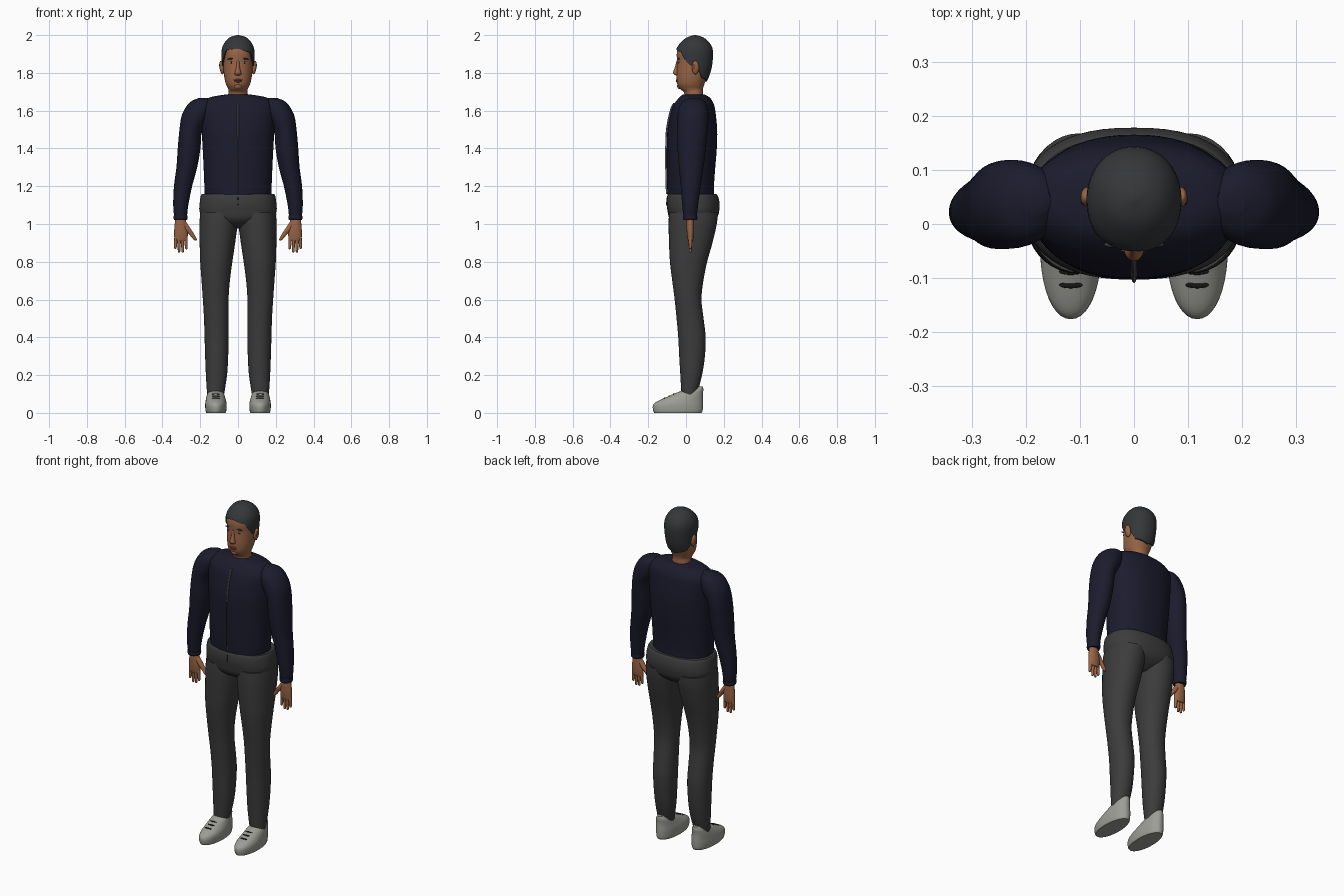
import bpy
import bmesh
from math import sin, cos, pi, radians, copysign
from mathutils import Matrix

old = bpy.data.objects.get("Cube")
if old:
    bpy.data.objects.remove(old, do_unlink=True)
parts = []


def material(name, r, g, b):
    mat = bpy.data.materials.new(name)
    mat.use_nodes = True
    mat.diffuse_color = (r, g, b, 1)
    node = next(n for n in mat.node_tree.nodes if n.type == 'BSDF_PRINCIPLED')
    node.inputs["Base Color"].default_value = (r, g, b, 1)
    node.inputs["Roughness"].default_value = 0.8
    return mat


skin = material("skin", .32, .13, .06)
lip = material("lips", .22, .075, .045)
hair = material("dark hair", .035, .037, .04)
navy = material("navy cloth", .011, .011, .026)
grey = material("charcoal cloth", .045, .045, .045)
shoe = material("pale grey shoe", .34, .34, .31)
black = material("black", .008, .008, .008)
zipper = material("zipper grey", .13, .13, .13)
white = material("eye white", .5, .5, .48)


def finish(name, bm, mat, mirror=False):
    bmesh.ops.recalc_face_normals(bm, faces=bm.faces)
    mesh = bpy.data.meshes.new(name)
    bm.to_mesh(mesh)
    bm.free()
    mesh.materials.append(mat)
    obj = bpy.data.objects.new(name, mesh)
    bpy.context.scene.collection.objects.link(obj)
    if mirror:
        mod = obj.modifiers.new("Mirror", 'MIRROR')
        mod.use_mirror_merge = False
    parts.append(obj)
    return obj


def smooth_rings(rings, steps=4):
    """Spline through rings given as (z, centre x, radius x, front y, back y)."""
    out = []
    for i in range(len(rings) - 1):
        a, b, c, d = (rings[max(0, min(len(rings) - 1, i + k))] for k in (-1, 0, 1, 2))
        for s in range(steps):
            t = s / steps
            out.append([q + .5 * t * (r - p + t * (2 * p - 5 * q + 4 * r - w + t * (3 * (q - r) + w - p)))
                        for p, q, r, w in zip(a, b, c, d)])
    return out + [list(rings[-1])]


def ring_point(ring, a, power=2, grow=0):
    """Point on a ring; angle 0 is the front, a quarter turn is +x."""
    z, cx, rx, y0, y1 = ring
    sx, sy = sin(a), -cos(a)
    e = 2 / power
    return (cx + (rx + grow) * copysign(abs(sx) ** e, sx),
            (y0 + y1) / 2 + ((y1 - y0) / 2 + grow) * copysign(abs(sy) ** e, sy), z)


def skin_rows(name, rows, mat, mirror=False):
    bm = bmesh.new()
    grid = [[bm.verts.new(p) for p in row] for row in rows]
    n = len(rows[0])
    for low, up in zip(grid, grid[1:]):
        for j in range(n):
            k = (j + 1) % n
            bm.faces.new((low[j], low[k], up[k], up[j]))
    bm.faces.new(grid[0])
    bm.faces.new(grid[-1])
    return finish(name, bm, mat, mirror)


def loft(name, rings, mat, mirror=False, power=2, n=40, steps=4):
    rows = [[ring_point(r, 2 * pi * j / n, power) for j in range(n)]
            for r in smooth_rings(rings, steps)]
    return skin_rows(name, rows, mat, mirror)


def ball(name, loc, size, mat, mirror=False, tilt=0):
    bm = bmesh.new()
    move = Matrix.Translation(loc) @ Matrix.Rotation(radians(tilt), 4, 'Y') @ Matrix.Diagonal((*size, 1))
    bmesh.ops.create_uvsphere(bm, u_segments=20, v_segments=12, radius=1, matrix=move)
    return finish(name, bm, mat, mirror)


def ring_at(rings, z):
    for a, b in zip(rings, rings[1:]):
        if z <= b[0]:
            t = (z - a[0]) / (b[0] - a[0])
            return [p + t * (q - p) for p, q in zip(a, b)]
    return rings[-1]


# Jacket body
torso = [(1.14, 0, .176, -.096, .15), (1.2, 0, .178, -.1, .148), (1.3, 0, .182, -.102, .155),
         (1.4, 0, .187, -.102, .163), (1.5, 0, .193, -.098, .165), (1.6, 0, .2, -.078, .155),
         (1.64, 0, .19, -.06, .145), (1.67, 0, .15, -.035, .125), (1.685, 0, .07, -.018, .1)]
loft("jacket_body", torso, navy, power=2.2, n=56)

# Sleeves and cuffs
loft("sleeves", [
    (1.03, .304, .033, -.012, .056), (1.1, .303, .04, -.02, .064), (1.2, .291, .048, -.028, .078),
    (1.3, .271, .055, -.037, .093), (1.4, .259, .06, -.045, .105), (1.5, .25, .06, -.046, .115),
    (1.57, .225, .074, -.045, .119), (1.62, .205, .07, -.036, .113), (1.65, .193, .054, -.015, .098),
    (1.668, .18, .025, .02, .07)], navy, True)
loft("sleeve_cuffs", [(1.02, .304, .033, -.012, .056), (1.03, .304, .037, -.016, .06),
                      (1.045, .304, .036, -.015, .059)], navy, True)

# Zipper standing slightly proud of the chest
chest = smooth_rings(torso)
for name, low, high, width in (("zipper_upper", 1.46, 1.64, .005), ("zipper_lower", 1.16, 1.46, .002)):
    strip = []
    for k in range(9):
        z = low + (high - low) * k / 8
        front = ring_at(chest, z)[3]
        strip.append((z, 0, width, front - .008, front + .008))
    loft(name, strip, zipper, n=8, steps=2)

# Trousers
loft("trouser_hips", [
    (.975, 0, .05, -.01, .09), (1.0, 0, .12, -.06, .135), (1.03, 0, .185, -.088, .164),
    (1.07, 0, .204, -.098, .176), (1.11, 0, .203, -.103, .178), (1.145, 0, .198, -.1, .17),
    (1.158, 0, .192, -.094, .162)], grey, power=2.4, n=56)
loft("trouser_legs", [
    (.09, .119, .044, -.024, .056), (.2, .114, .056, -.03, .085), (.3, .113, .061, -.036, .1),
    (.4, .113, .064, -.041, .104), (.5, .115, .065, -.05, .093), (.6, .118, .068, -.06, .082),
    (.7, .118, .075, -.073, .092), (.8, .115, .085, -.085, .112), (.9, .109, .094, -.09, .14),
    (1.0, .103, .101, -.092, .163), (1.06, .1, .1, -.09, .168)], grey, True, power=2.1)
loft("fly_seam", [(1.1, 0, .002, -.105, -.09), (1.14, 0, .002, -.104, -.09)], black, n=8)

# Shoes with dark laces
sole = [(0, .117, .051, -.168, .082), (.012, .117, .055, -.174, .088), (.04, .117, .057, -.175, .09),
        (.06, .117, .055, -.155, .09), (.085, .118, .049, -.1, .089), (.105, .118, .043, -.055, .09),
        (.122, .118, .034, -.005, .092), (.14, .118, .016, .058, .09)]
loft("shoes", sole, shoe, True, power=2.1)
upper = smooth_rings(sole)
for k in range(3):
    z = .078 + .011 * k
    ball(f"lace_{k + 1}", (.117, ring_at(upper, z)[3] + .003, z), (.022, .006, .003), black, True)

# Hands: palm, four fingers, thumb
loft("palms", [(.91, .302, .03, .012, .036), (.925, .302, .035, .008, .04), (.96, .302, .036, .004, .043),
               (1.0, .304, .031, .003, .043), (1.05, .304, .025, .004, .042)], skin, True, n=24)
for k, tip in enumerate((.866, .85, .85, .868)):
    x0, x1 = .277 + .017 * k, .273 + .0195 * k
    loft(f"finger_{k + 1}", [(tip, x1, .003, .02, .026), (tip + .006, x1, .0065, .016, .03),
                             (.9, (x0 + x1) / 2, .0085, .014, .033), (.94, x0, .009, .013, .034)],
         skin, True, n=12)
loft("thumbs", [(.913, .224, .004, .017, .025), (.92, .228, .01, .013, .031), (.945, .245, .014, .011, .034),
                (.975, .268, .018, .008, .038), (1.01, .288, .014, .01, .036)], skin, True, n=14)

# Head and neck
head = smooth_rings([
    (1.65, 0, .056, -.008, .092), (1.695, 0, .051, -.01, .09), (1.715, 0, .052, -.032, .09),
    (1.74, 0, .064, -.046, .097), (1.78, 0, .073, -.05, .115), (1.82, 0, .077, -.049, .128),
    (1.86, 0, .079, -.047, .134), (1.9, 0, .081, -.049, .137), (1.935, 0, .076, -.04, .131),
    (1.965, 0, .059, -.014, .11), (1.984, 0, .037, .012, .084), (1.993, 0, .006, .042, .054)])
N = 72
angles = [2 * pi * j / N for j in range(N)]
skin_rows("head", [[ring_point(r, a, 2.1) for a in angles] for r in head], skin)

# Hair cap: each column runs from the hairline to the crown
hairline = [(0, 1.928), (45, 1.915), (60, 1.875), (80, 1.84), (100, 1.83), (125, 1.775), (180, 1.755)]


def hairline_at(a):
    deg = min(a, 2 * pi - a) * 180 / pi
    return ring_at(hairline, 0)[1] if deg == 0 else next(
        p[1] + (q[1] - p[1]) * (deg - p[0]) / (q[0] - p[0])
        for p, q in zip(hairline, hairline[1:]) if deg <= q[0] + .001) - .01 * sin(a) * max(0, cos(a))


rows = []
for k in range(19):
    t = max(0, k - 1) / 17
    row = []
    for a in angles:
        base = hairline_at(a)
        z = base + (1.993 - base) * sin(t * pi / 2)
        x, y, z = ring_point(ring_at(head, z), a, 2.1, -.004 if k == 0 else .007 * (1 - t ** 4))
        row.append((x, y, z + .007 * t))
    rows.append(row)
skin_rows("hair", rows, hair)

# Ears and face
ball("ears", (.086, .05, 1.828), (.012, .019, .036), skin, True, tilt=8)
ball("ear_hollows", (.096, .044, 1.832), (.003, .008, .016), lip, True, tilt=8)
loft("nose", [(1.785, 0, .01, -.053, -.03), (1.793, 0, .018, -.064, -.03), (1.803, 0, .016, -.069, -.03),
              (1.83, 0, .01, -.059, -.03), (1.865, 0, .008, -.05, -.03)], skin, n=16)


def on_face(z, deg, depth=0):
    return ring_point(ring_at(head, z), radians(deg), 2.1, depth)


ball("eyes", on_face(1.856, 25, -.002), (.013, .005, .006), white, True)
ball("irises", on_face(1.856, 25, .002), (.005, .003, .005), black, True)
ball("brows", on_face(1.875, 26, -.001), (.02, .006, .004), hair, True, tilt=6)
ball("upper_lip", on_face(1.763, 0, -.001), (.024, .006, .004), lip)
ball("lower_lip", on_face(1.755, 0, -.001), (.02, .006, .005), lip)
ball("chin", on_face(1.73, 0, -.01), (.022, .015, .016), skin)

# Smooth shading with sharp edges kept
bpy.ops.object.select_all(action='DESELECT')
for obj in parts:
    obj.select_set(True)
bpy.context.view_layer.objects.active = parts[0]
bpy.ops.object.shade_smooth_by_angle(angle=radians(40))
